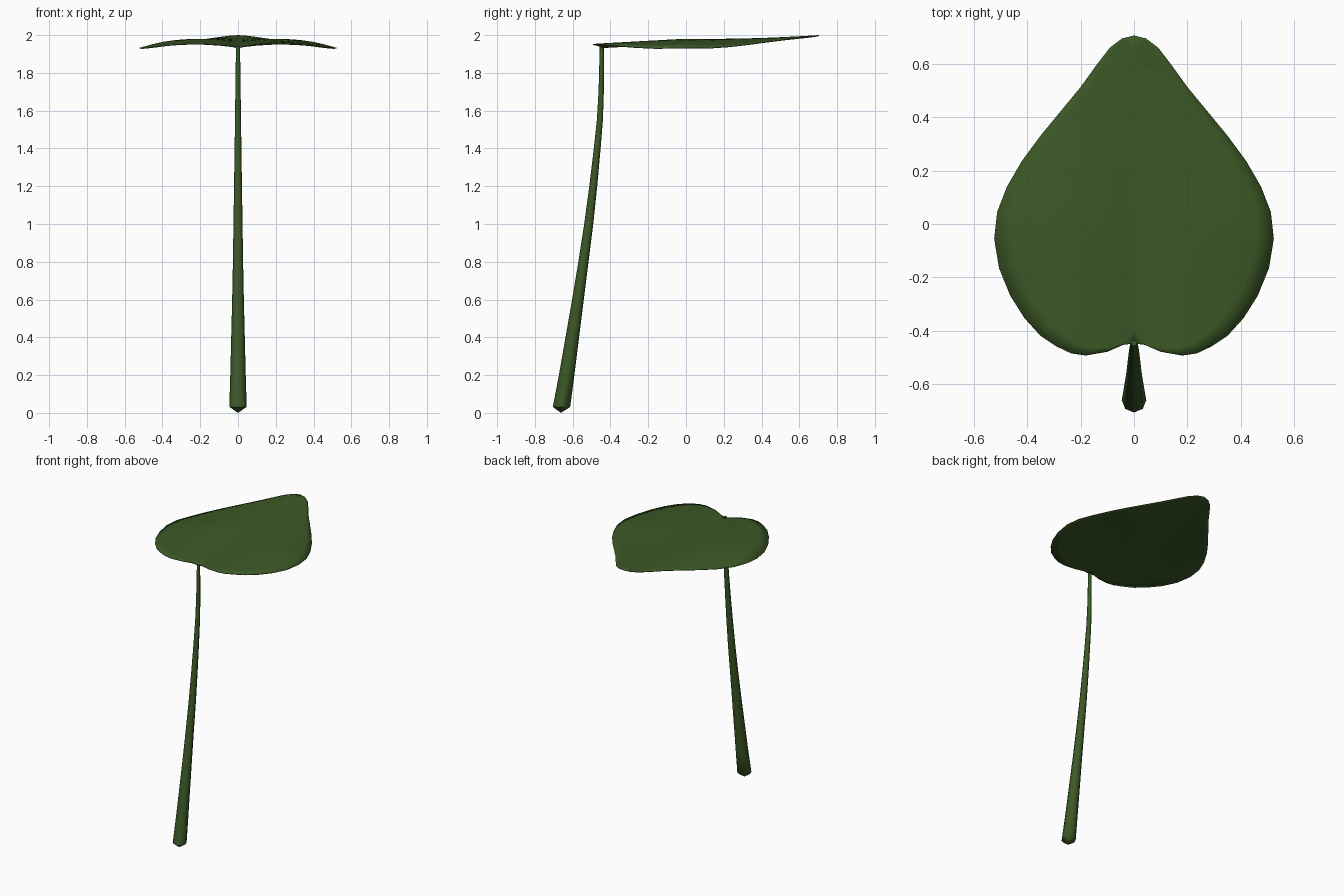
import bpy, bmesh, math

if "Cube" in bpy.data.objects:
    bpy.data.objects.remove(bpy.data.objects["Cube"])

green = bpy.data.materials.new("leaf green")
green.diffuse_color = (0.045, 0.100, 0.020, 1)
green.use_nodes = True
green.node_tree.nodes["Principled BSDF"].inputs["Base Color"].default_value = green.diffuse_color


def finish(bm, name, angle):
    bmesh.ops.remove_doubles(bm, verts=bm.verts, dist=0.0005)
    bmesh.ops.recalc_face_normals(bm, faces=bm.faces)
    mesh = bpy.data.meshes.new(name)
    bm.to_mesh(mesh)
    bm.free()
    mesh.materials.append(green)
    ob = bpy.data.objects.new(name, mesh)
    bpy.context.collection.objects.link(ob)
    bpy.ops.object.select_all(action='DESELECT')
    ob.select_set(True)
    bpy.context.view_layer.objects.active = ob
    bpy.ops.object.shade_smooth_by_angle(angle=math.radians(angle))
    return ob


# Leaf blade: right half outline from notch to tip, mirrored to the left
OUTLINE = [(0, -.447), (.04, -.452), (.10, -.478), (.18, -.492), (.235, -.484),
           (.29, -.458), (.35, -.418), (.41, -.352), (.463, -.268), (.505, -.165),
           (.523, -.055), (.512, .045), (.475, .14), (.42, .235), (.35, .33),
           (.28, .415), (.20, .512), (.14, .595), (.09, .66), (.045, .694), (0, .705)]


def leaf_z(x, y):
    # rising midrib with a shallow fold, arched halves drooping to the edges
    midrib = 1.935 + 0.065 * (y + 0.447) / 1.152
    a = 0.20 - 0.34 * max(y, 0)
    return midrib + a * abs(x) - 0.473 * x * x


bm = bmesh.new()
STEPS = 8
for side in (1, -1):
    rows = []
    for i, (ox, oy) in enumerate(OUTLINE):
        my = -.447 + 1.152 * i / (len(OUTLINE) - 1)
        row = []
        for s in range(STEPS + 1):
            t = s / STEPS
            x, y = ox * t, my + (oy - my) * t
            row.append(bm.verts.new((side * x, y, leaf_z(x, y))))
        rows.append(row)
    for a, b in zip(rows, rows[1:]):
        for s in range(STEPS):
            quad = (a[s], a[s + 1], b[s + 1], b[s])
            bm.faces.new(quad if side > 0 else quad[::-1])
leaf = finish(bm, "leaf_blade", 60)
thick = leaf.modifiers.new("thickness", 'SOLIDIFY')
thick.thickness = 0.004
thick.offset = -1

# Stem: tapered eight-sided tube along a gentle bend, (y, z, radius)
PATH = [(-.659, .032, .046), (-.632, .20, .041), (-.602, .40, .036), (-.572, .60, .031),
        (-.543, .80, .027), (-.515, 1.0, .024), (-.491, 1.2, .021), (-.470, 1.4, .018),
        (-.456, 1.55, .016), (-.449, 1.7, .014), (-.447, 1.85, .012), (-.446, 1.94, .011)]
bm = bmesh.new()
SIDES = 8
rings = [[bm.verts.new((r * math.sin(k * math.tau / SIDES), y + r * math.cos(k * math.tau / SIDES), z))
          for k in range(SIDES)] for y, z, r in PATH]
for a, b in zip(rings, rings[1:]):
    for k in range(SIDES):
        n = (k + 1) % SIDES
        bm.faces.new((a[k], a[n], b[n], b[k]))
foot = bm.verts.new((0, -.662, 0))
for k in range(SIDES):
    bm.faces.new((foot, rings[0][(k + 1) % SIDES], rings[0][k]))
bm.faces.new(rings[-1])
finish(bm, "stem", 50)
